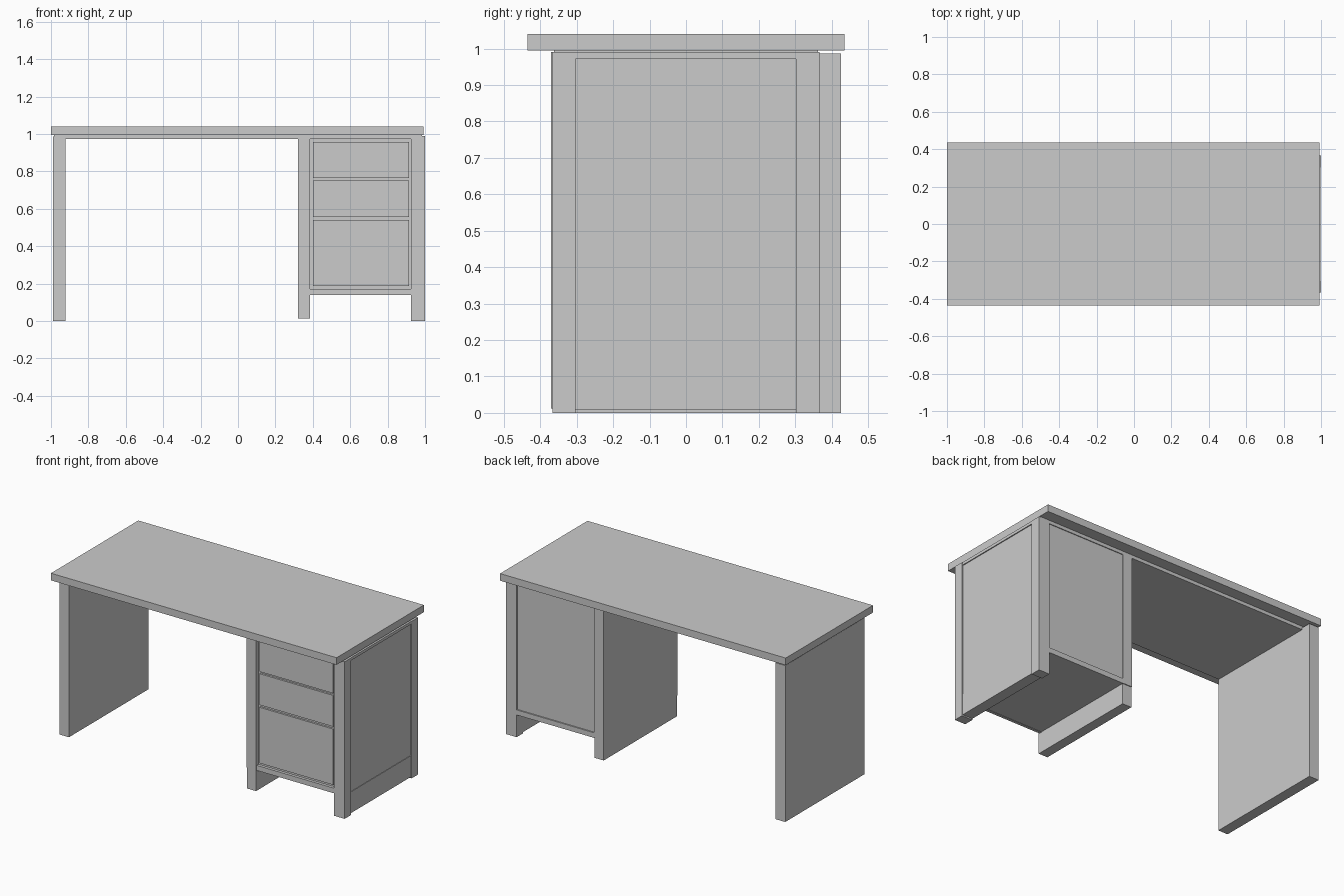
import bpy


def box(name, x, y, z):
    """Axis-aligned box given as (min, max) on each axis."""
    bpy.ops.mesh.primitive_cube_add(
        size=1, location=[(a + b) / 2 for a, b in (x, y, z)])
    ob = bpy.context.object
    ob.name = ob.data.name = name
    ob.scale = [b - a for a, b in (x, y, z)]
    bpy.ops.object.transform_apply(location=False, rotation=False, scale=True)
    return ob


# Desk top and the slab that stiffens it underneath
box("desk_top", (-1.0, 0.992), (-0.435, 0.435), (0.995, 1.04))
box("under_top_slab", (-0.985, 0.985), (-0.363, 0.363), (0.974, 0.995))

# Left support panel, standing further back than the cabinet
box("left_leg_panel", (-0.99, -0.923), (-0.366, 0.425), (0, 0.986))

# Cabinet inner side: upper panel and plinth
box("cabinet_inner_side", (0.32, 0.385), (-0.37, 0.365), (0.142, 0.99))
box("cabinet_inner_plinth", (0.322, 0.385), (-0.37, 0.36), (0.012, 0.142))

# Cabinet outer side: corner posts, rails and recessed panel
for name, y in (("front", (-0.366, -0.304)), ("back", (0.302, 0.366))):
    box(f"cabinet_{name}_post", (0.925, 1.0), y, (0, 0.99))
box("cabinet_outer_panel", (0.925, 0.992), (-0.304, 0.302), (0.142, 0.972))
box("cabinet_outer_top_rail", (0.925, 0.998), (-0.304, 0.302), (0.972, 0.99))
box("cabinet_outer_plinth", (0.925, 0.995), (-0.304, 0.302), (0.008, 0.142))

# Cabinet carcass between the sides, with bottom rails front and back
box("cabinet_carcass", (0.385, 0.925), (-0.346, 0.358), (0.142, 0.976))
for name, y in (("front", (-0.364, -0.346)), ("back", (0.358, 0.366))):
    box(f"cabinet_{name}_bottom_rail", (0.385, 0.925), y, (0.14, 0.172))

# Three drawer fronts
for i, z in enumerate(((0.188, 0.54), (0.555, 0.752), (0.765, 0.957))):
    box(f"drawer_front_{i + 1}", (0.4, 0.915), (-0.358, -0.345), z)
